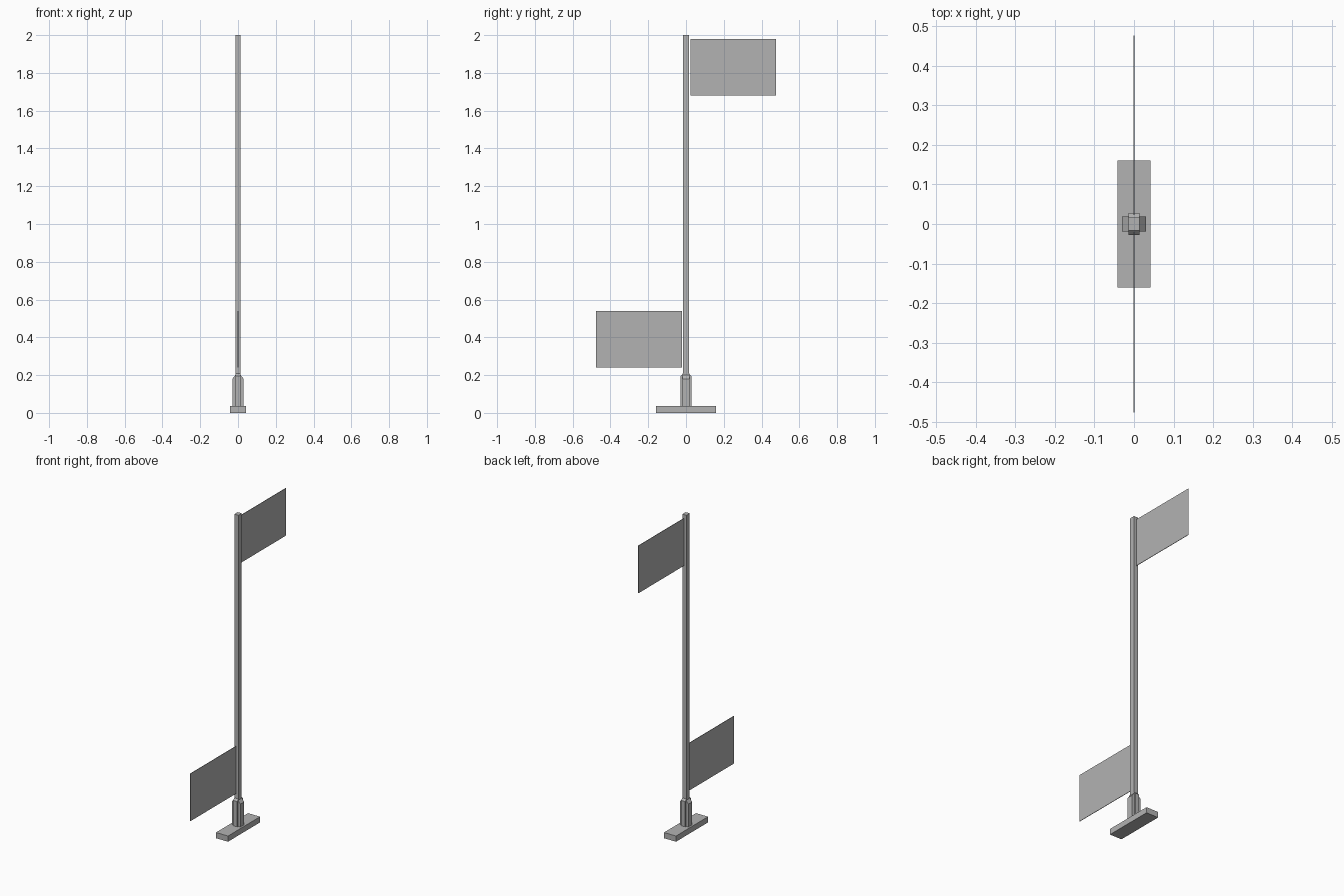
import bpy
import bmesh

if "Cube" in bpy.data.objects:
    bpy.data.objects.remove(bpy.data.objects["Cube"], do_unlink=True)

grey = bpy.data.materials.new("plain grey")
grey.use_nodes = True
colour = (0.45, 0.45, 0.45, 1)
grey.diffuse_color = colour
grey.node_tree.nodes["Principled BSDF"].inputs["Base Color"].default_value = colour


def block(name, x, y, z, shift=None):
    """Box between (low, high) ranges; shift moves its top corners."""
    bm = bmesh.new()
    bmesh.ops.create_cube(bm, size=1)
    for v in bm.verts:
        top = v.co.z > 0
        v.co = [r[1] if c > 0 else r[0] for c, r in zip(v.co, (x, y, z))]
        if top and shift:
            shift(v.co)
    mesh = bpy.data.meshes.new(name)
    bm.to_mesh(mesh)
    bm.free()
    mesh.materials.append(grey)
    obj = bpy.data.objects.new(name, mesh)
    bpy.context.collection.objects.link(obj)
    return obj


POLE_X, POLE_Y = 0.014, 0.0165


# Lower the outer top edge of each bracket so it slopes away from the pole
def slope_x(co):
    if abs(co.x) > 0.02:
        co.z -= 0.02


def slope_y(co):
    if abs(co.y) > 0.02:
        co.z -= 0.012


# Foot and pole
block("base", (-0.042, 0.042), (-0.16, 0.16), (0, 0.036))
block("pole", (-POLE_X, POLE_X), (-POLE_Y, POLE_Y), (0.036, 2))

# Brackets around the foot of the pole
for name, s in (("left", 1), ("right", -1)):
    block(name + "_bracket", sorted((s * POLE_X, s * 0.03)), (-0.019, 0.019),
          (0.036, 0.2), slope_x)
for name, s in (("back", 1), ("front", -1)):
    block(name + "_bracket", (-POLE_X, POLE_X), sorted((s * POLE_Y, s * 0.028)),
          (0.036, 0.208), slope_y)

# Thin flag panels
block("upper_flag", (-0.0015, 0.0015), (0.023, 0.477), (1.68, 1.98))
block("lower_flag", (-0.0015, 0.0015), (-0.477, -0.02), (0.24, 0.54))
